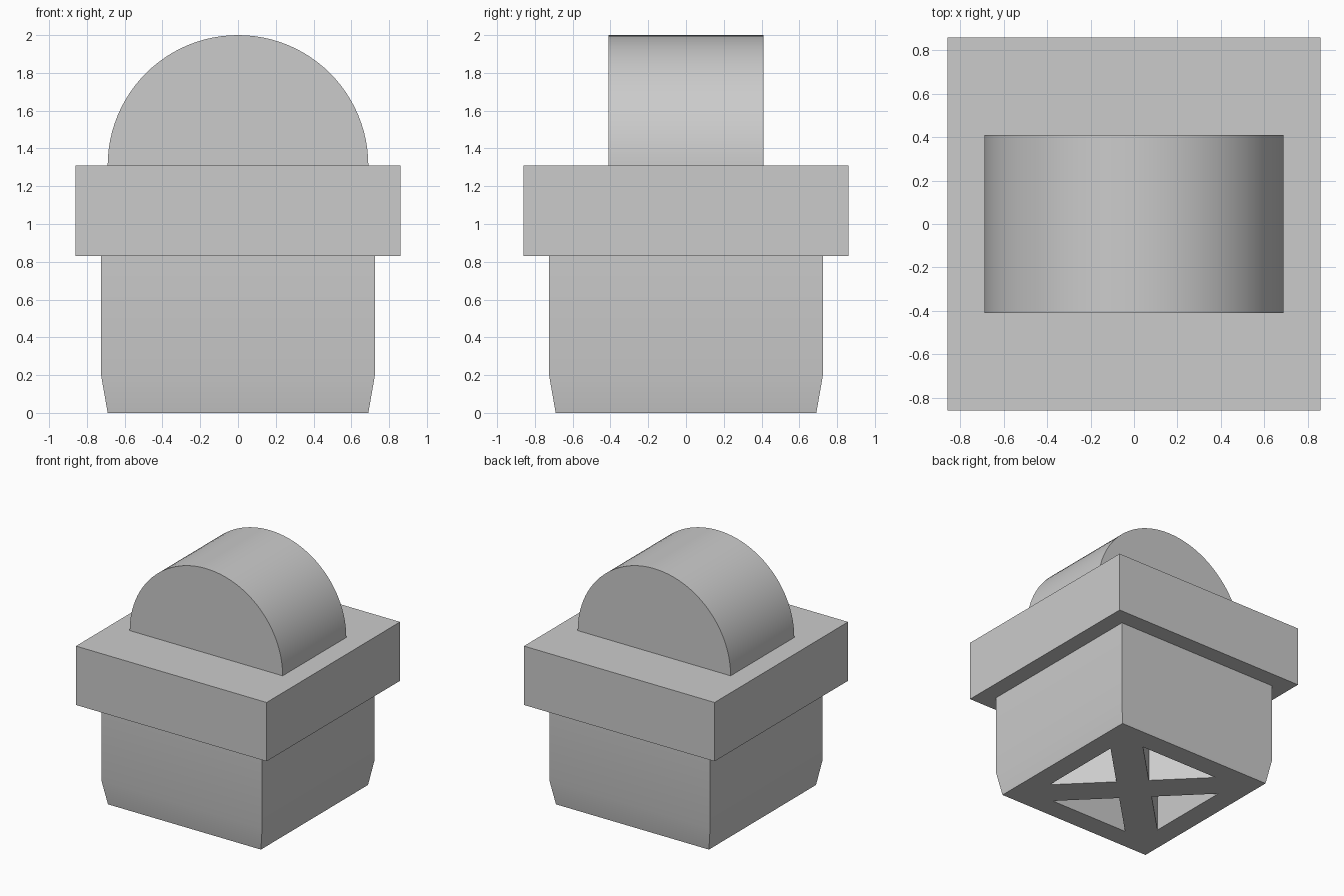
import bpy, math
from mathutils import Matrix

cube = bpy.data.objects.get("Cube")
if cube:
    bpy.data.objects.remove(cube, do_unlink=True)

grey = bpy.data.materials.new("plain grey")
grey.use_nodes = True
colour = (0.6, 0.6, 0.6, 1)
grey.diffuse_color = colour
grey.node_tree.nodes["Principled BSDF"].inputs["Base Color"].default_value = colour


def loft(name, rings):
    """Solid through matching rings of points, capped at both ends."""
    n = len(rings[0])
    verts = [p for ring in rings for p in ring]
    faces = [tuple(reversed(range(n))), tuple(range(len(verts) - n, len(verts)))]
    for r in range(len(rings) - 1):
        for i in range(n):
            j = (i + 1) % n
            a, b = r * n, (r + 1) * n
            faces.append((a + i, a + j, b + j, b + i))
    mesh = bpy.data.meshes.new(name)
    mesh.from_pydata(verts, [], faces)
    mesh.materials.append(grey)
    obj = bpy.data.objects.new(name, mesh)
    bpy.context.collection.objects.link(obj)
    return obj


def square(half, z):
    return [(-half, -half, z), (half, -half, z), (half, half, z), (-half, half, z)]


def activate(obj):
    bpy.ops.object.select_all(action="DESELECT")
    obj.select_set(True)
    bpy.context.view_layer.objects.active = obj


# Square plug with a tapered foot
plug = loft("plug_body", [square(0.69, 0), square(0.725, 0.2), square(0.725, 0.83)])

# Four triangular pockets, leaving an outer wall and diagonal ribs
apex, base = 0.17, 0.52
half = base - apex
for k in range(4):
    turn = Matrix.Rotation(k * math.pi / 2, 3, "Z")
    triangle = [(apex, 0), (base, -half), (base, half)]
    cutter = loft("pocket_cutter",
                  [[tuple(turn @ Matrix.Identity(3) @ _v) for _v in
                    [Matrix.Identity(3).col[0] * x + Matrix.Identity(3).col[1] * y
                     + Matrix.Identity(3).col[2] * z for x, y in triangle]]
                   for z in (-0.1, 0.9)])
    cutter.hide_render = True
    activate(plug)
    cut = plug.modifiers.new("pocket", "BOOLEAN")
    cut.operation = "DIFFERENCE"
    cut.solver = "EXACT"
    cut.object = cutter
    bpy.ops.object.modifier_apply(modifier=cut.name)
    bpy.data.objects.remove(cutter, do_unlink=True)

# Wide square flange
flange = loft("flange", [square(0.86, 0.83), square(0.86, 1.31)])

# Half-round key on top
steps = 48
arc = [(0.69 * math.cos(math.pi * i / steps), 1.31 + 0.69 * math.sin(math.pi * i / steps))
       for i in range(steps + 1)]
key = loft("half_round_key", [[(x, y, z) for x, z in arc] for y in (0.41, -0.41)])

for part in (plug, flange, key):
    activate(part)
    bpy.ops.object.shade_smooth_by_angle(angle=math.radians(30))
